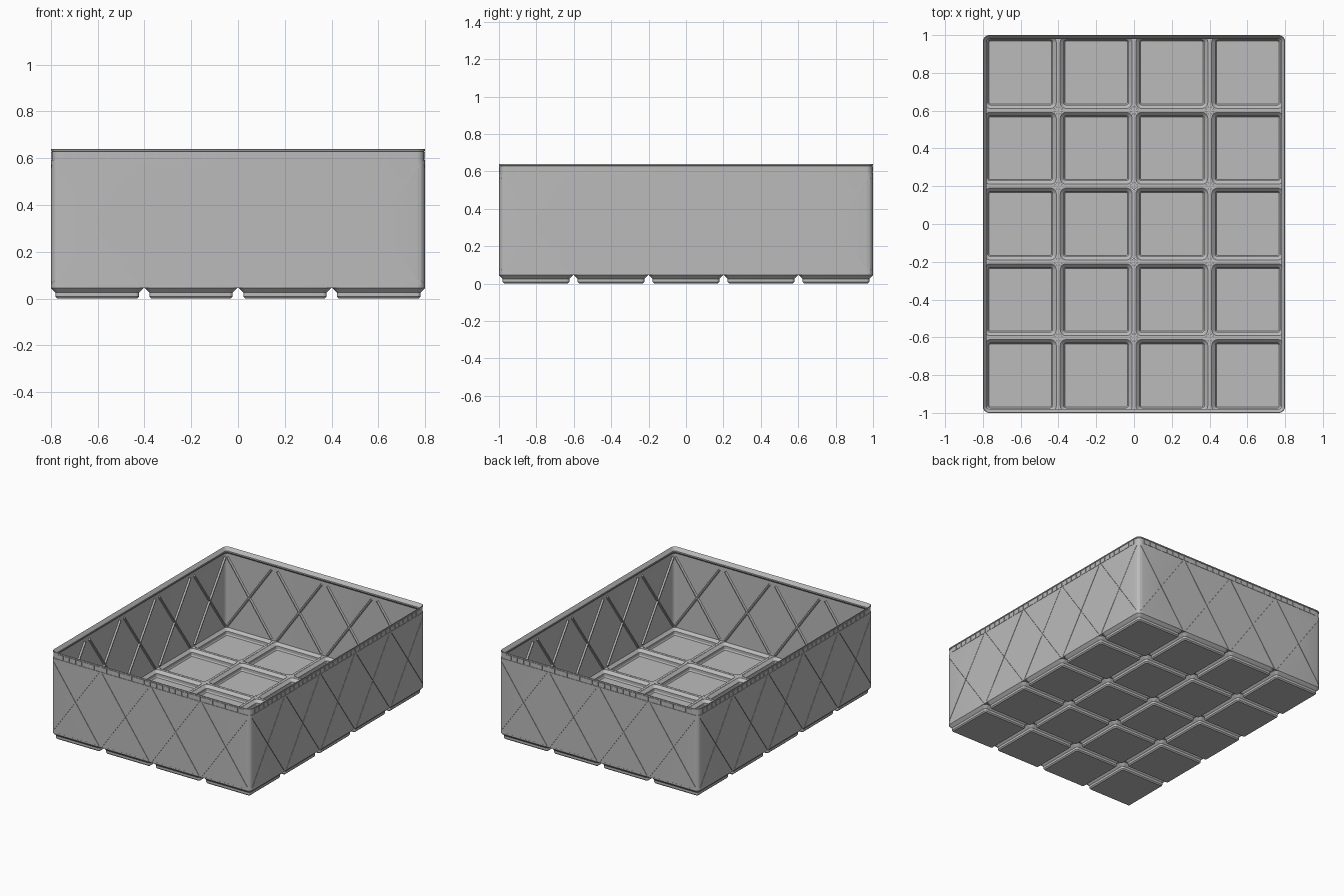
import bpy, bmesh, math
from mathutils import Matrix, Vector

if "Cube" in bpy.data.objects:
    bpy.data.objects.remove(bpy.data.objects["Cube"])

PITCH, HX, HY = 0.401, 0.8, 1.0      # cell size and half extents of the box
Z0, Z_LIP, TOP = 0.0455, 0.592, 0.64

grey = bpy.data.materials.new("grey plastic")
grey.diffuse_color = (0.5, 0.5, 0.5, 1)
grey.use_nodes = True
grey.node_tree.nodes["Principled BSDF"].inputs["Base Color"].default_value = grey.diffuse_color


def finish(name, bm, smooth=True):
    bmesh.ops.recalc_face_normals(bm, faces=bm.faces[:])
    me = bpy.data.meshes.new(name)
    bm.to_mesh(me)
    bm.free()
    me.materials.append(grey)
    ob = bpy.data.objects.new(name, me)
    bpy.context.collection.objects.link(ob)
    if smooth:
        shade(ob)
    return ob


def shade(ob):
    bpy.ops.object.select_all(action='DESELECT')
    bpy.context.view_layer.objects.active = ob
    ob.select_set(True)
    bpy.ops.object.shade_smooth_by_angle(angle=math.radians(30))


def rounded_loop(bm, cx, cy, hx, hy, r, z, n=6):
    verts = []
    for k, (sx, sy) in enumerate([(1, 1), (-1, 1), (-1, -1), (1, -1)]):
        for i in range(n + 1):
            a = math.pi / 2 * (k + i / n)
            verts.append(bm.verts.new((cx + sx * (hx - r) + r * math.cos(a),
                                       cy + sy * (hy - r) + r * math.sin(a), z)))
    return verts


def bridge(bm, a, b):
    n = len(a)
    for i in range(n):
        j = (i + 1) % n
        bm.faces.new((a[i], a[j], b[j], b[i]))


def box(bm, lo, hi, mat=Matrix()):
    size = [h - l for l, h in zip(lo, hi)]
    mid = [(l + h) / 2 for l, h in zip(lo, hi)]
    bmesh.ops.create_cube(bm, size=1, matrix=mat @ Matrix.Translation(mid)
                          @ Matrix.Diagonal((*size, 1)))


def bar(bm, mat, p, q, v0, v1, w0, w1):
    """Tapered bar from p to q (u, z) on a wall; v is the depth from outside."""
    d = (q - p).normalized()
    side = Vector((-d.y, d.x))
    ends = []
    for e in (p, q):
        ring = []
        for s, v, w in ((-1, v0, w0), (1, v0, w0), (1, v1, w1), (-1, v1, w1)):
            c = e + side * s * w / 2
            ring.append(bm.verts.new(mat @ Vector((c.x, v, c.y))))
        ends.append(ring)
    bridge(bm, *ends)
    for ring in ends:
        bm.faces.new(ring)


# The four walls: local x along the wall, local y inward from the outer face
SIDES = []
for k in range(4):
    d, half, n = ((HY, HX, 4), (HX, HY, 5))[k % 2]
    SIDES.append((Matrix.Rotation(k * math.pi / 2, 4, 'Z')
                  @ Matrix.Translation((0, -d, 0)), half, n))


def diagonals(half_width):
    """Diagonal lines of every wall cell, as (matrix, direction, p, q)."""
    for mat, half, n in SIDES:
        for i in range(n):
            u = (i - (n - 1) / 2) * PITCH
            for s in (-1, 1):
                dz = 0.268 * half_width / 0.19
                yield (mat, s, Vector((u - s * half_width, 0.318 - dz)),
                       Vector((u + s * half_width, 0.318 + dz)))


# Wall with stacking lip: closed section of (inset, height)
section = [(0, Z0), (0, Z_LIP), (0.004, Z_LIP), (0.004, 0.629), (0, 0.631),
           (0, 0.638), (0.002, TOP), (0.02, 0.616), (0.02, 0.607),
           (0.009, 0.594), (0.009, Z0)]
bm = bmesh.new()
loops = [rounded_loop(bm, 0, 0, HX - i, HY - i, 0.036 - i, z) for i, z in section]
for a, b in zip(loops, loops[1:] + loops[:1]):
    bridge(bm, a, b)
wall = finish("wall", bm, False)

# Fine diagonal slits in the outer face
for s in (-1, 1):
    bm = bmesh.new()
    for mat, direction, p, q in diagonals(0.188):
        if direction == s:
            bar(bm, mat, p, q, -0.01, 0.004, 0.003, 0.003)
    cutter = finish("slit_cutter", bm, False)
    cutter.hide_render = True
    mod = wall.modifiers.new("slits", 'BOOLEAN')
    mod.operation, mod.solver, mod.object = 'DIFFERENCE', 'EXACT', cutter
    bpy.context.view_layer.objects.active = wall
    bpy.ops.object.modifier_apply(modifier=mod.name)
    bpy.data.objects.remove(cutter)
shade(wall)

# Crossed ribs on the inner face
bm = bmesh.new()
for mat, s, p, q in diagonals(0.177):
    bar(bm, mat, p, q, 0.007, 0.02, 0.018, 0.008)
finish("wall_ribs", bm, False)

# Row of small raised blocks around the lip
bm = bmesh.new()
for mat, half, n in SIDES:
    count = int((half - 0.03) * 2 / 0.05)
    for i in range(count):
        u = (i - (count - 1) / 2) * 0.05
        box(bm, (u - 0.0215, 0, Z_LIP + 0.002), (u + 0.0215, 0.006, 0.627), mat)
finish("lip_blocks", bm, False)

# Hollow feet: outer steps up, then the pocket back down
foot = [(0.1705, 0.008, 0), (0.178, 0.0155, 0.008), (0.178, 0.0155, 0.025),
        (0.1985, 0.036, Z0), (0.1985, 0.036, 0.057), (0.19, 0.030, 0.057),
        (0.171, 0.012, 0.038), (0.171, 0.012, 0.018), (0.166, 0.008, 0.01)]
bm = bmesh.new()
for ix in range(4):
    for iy in range(5):
        cx, cy = (ix - 1.5) * PITCH, (iy - 2) * PITCH
        loops = [rounded_loop(bm, cx, cy, h, h, r, z) for h, r, z in foot]
        for a, b in zip(loops, loops[1:]):
            bridge(bm, a, b)
        bm.faces.new(loops[0])
        bm.faces.new(loops[-1])
finish("feet", bm)

# Ridges closing the gaps between the feet
bm = bmesh.new()
xs = [(i - 1) * PITCH for i in range(3)]
ys = [(i - 1.5) * PITCH for i in range(4)]
for x in xs:
    box(bm, (x - 0.006, -HY + 0.004, 0.047), (x + 0.006, HY - 0.004, 0.0575))
for y in ys:
    box(bm, (-HX + 0.004, y - 0.006, 0.047), (HX - 0.004, y + 0.006, 0.0575))
for x in [-HX] + xs + [HX]:
    for y in [-HY] + ys + [HY]:
        if abs(x) == HX and abs(y) == HY:
            continue
        lo = (max(x - 0.016, -HX + 0.004), max(y - 0.016, -HY + 0.004), 0.047)
        hi = (min(x + 0.016, HX - 0.004), min(y + 0.016, HY - 0.004), 0.0573)
        box(bm, lo, hi)
finish("floor_ridges", bm, False)
